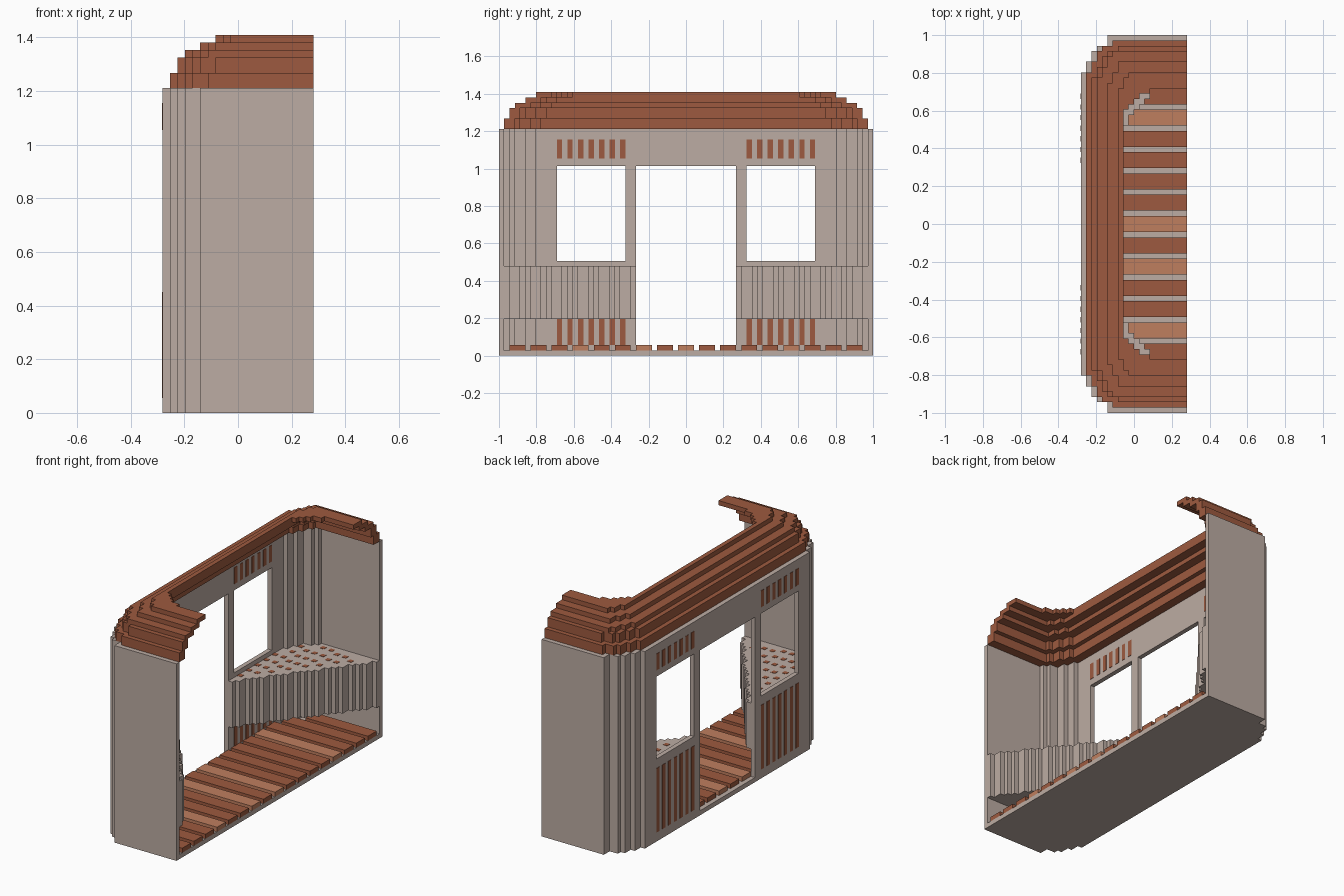
import bpy, bmesh

if "Cube" in bpy.data.objects:
    bpy.data.objects.remove(bpy.data.objects["Cube"], do_unlink=True)

V = 2 / 71  # size of one block


def material(name, rgb):
    m = bpy.data.materials.new(name)
    m.use_nodes = True
    m.diffuse_color = (*rgb, 1)
    m.node_tree.nodes["Principled BSDF"].inputs["Base Color"].default_value = (*rgb, 1)
    return m


GREY = material("warm grey", (0.503, 0.413, 0.366))
BROWN = material("red brown", (0.337, 0.102, 0.050))
LIGHT = material("light brown", (0.521, 0.209, 0.114))


def build(name, boxes, mat):
    """One object from boxes (x0, x1, y0, y1, z0, z1) in block units."""
    bm = bmesh.new()
    for x0, x1, y0, y1, z0, z1 in boxes:
        verts = bmesh.ops.create_cube(bm, size=1)["verts"]
        for v in verts:
            v.co = (V * (x0 if v.co.x < 0 else x1),
                    V * (y0 if v.co.y < 0 else y1),
                    V * (z0 if v.co.z < 0 else z1))
    me = bpy.data.meshes.new(name)
    bm.to_mesh(me)
    bm.free()
    me.materials.append(mat)
    ob = bpy.data.objects.new(name, me)
    bpy.context.collection.objects.link(ob)
    return ob


# Half width of the rounded plan at each x column
CORNER = [28.5, 30.5, 32.5, 33.5, 33.5]
OPENING = [21.5, 22.5, 23.5, 24.5, 24.5]


def outline(i):
    return 0 if i < -10 else CORNER[i + 10] if i < -5 else 35.5


def inner(i):
    return max(0, min(outline(i - 1), outline(i) - 1))


def inset(d):
    def half(i):
        o = outline(i - d)
        return min(o - d // 2, 35.5 - d) if o else 0
    return half


def opening(i):
    return 0 if i < -2 else OPENING[i + 2] if i < 3 else 25.5


def ring(outer, hole, z0, z1, start=-10):
    """Boxes between two stepped outlines, merging equal columns."""
    boxes, i = [], start
    while i < 10:
        j = i + 1
        while j < 10 and outer(j) == outer(i) and hole(j) == hole(i):
            j += 1
        o, h = outer(i), hole(i)
        if o > 0 and h <= 0:
            boxes.append((i, j, -o, o, z0, z1))
        elif o > h:
            boxes += [(i, j, h, o, z0, z1), (i, j, -o, -h, z0, z1)]
        i = j
    return boxes


def both_sides(x0, x1, y0, y1, z0, z1):
    return [(x0, x1, y0, y1, z0, z1), (x0, x1, -y1, -y0, z0, z1)]


# Floor slab and rounded end walls
build("floor_slab", ring(outline, lambda i: 0, 0, 1), GREY)
build("end_walls", ring(outline, inner, 1, 43, -9), GREY)

# Side wall with a doorway and two windows
side = [(-10, -9, -9.5, 9.5, 36, 43)]
for y0, y1, z0, z1 in [(24.5, 28.5, 1, 43), (11.5, 24.5, 1, 18),
                       (11.5, 24.5, 36, 43), (9.5, 11.5, 1, 43)]:
    side += both_sides(-10, -9, y0, y1, z0, z1)
build("side_wall", side, GREY)

# Vent bars above and below the windows
bars = []
for n in range(7):
    y = 11.5 + 2 * n
    for z0, z1 in [(37.4, 41), (2, 16)]:
        bars += both_sides(-10.08, -8.92, y, y + 1, z0, z1)
build("vent_bars", bars, BROWN)

# Floor planks, a few of them lighter
dark, light = [], []
for k in range(-9, 8):
    y0, y1 = 2.5 + 4 * k, 5.5 + 4 * k
    x0 = next(i for i in range(-10, 10) if inner(i) >= max(abs(y0), abs(y1)))
    (light if k in (-6, -3, -1, 4) else dark).append((x0, 10, y0, y1, 1, 2))
build("dark_planks", dark, BROWN)
build("light_planks", light, LIGHT)


# Corner benches with a stepped diagonal front
def bench_front(i):
    return 9.5 + round((i + 9) * 25 / 19)


bench, studs = [], []
for i in range(-9, 10):
    f, b = bench_front(i), inner(i)
    if b > f:
        bench += both_sides(i, i + 1, f, b, 7, 17)
    if i % 2:
        y = f + 3
        while y + 1 < b:
            studs += both_sides(i, i + 1, y, y + 1, 16.9, 17.06)
            y += 3
build("benches", bench, GREY)
build("bench_studs", studs, BROWN)

# Stepped roof, open in the middle
roof = []
for z0, z1, d, hole in [(43, 45, 1, inset(3)), (45, 47, 2, inset(4)),
                        (47, 48, 3, inset(6)), (48, 49, 5, inset(8)),
                        (49, 50, 7, opening)]:
    roof += ring(inset(d), hole, z0, z1)
build("stepped_roof", roof, BROWN)
